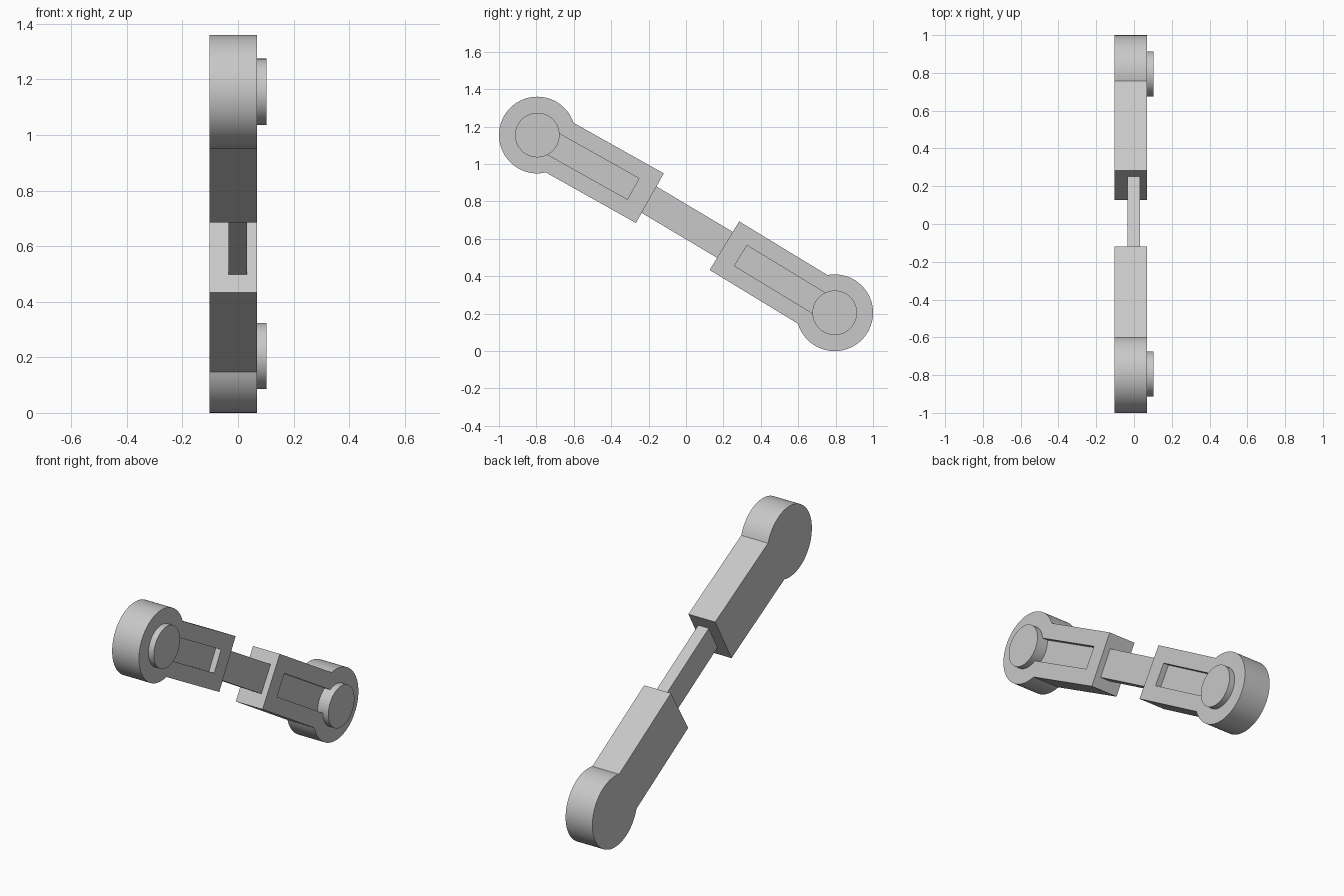
import bpy, bmesh
from math import sin, cos, asin, pi, radians

if "Cube" in bpy.data.objects:
    bpy.data.objects.remove(bpy.data.objects["Cube"])

grey = bpy.data.materials.new("plain grey")
grey.use_nodes = True
colour = (0.58, 0.58, 0.58, 1)
grey.diffuse_color = colour
grey.node_tree.nodes["Principled BSDF"].inputs["Base Color"].default_value = colour

BACK, FACE, PIN_TOP, SLOT_FLOOR = -0.103, 0.068, 0.103, 0.034
RADIUS, HALF_WIDTH, LENGTH = 0.205, 0.152, 0.69
PIN_RADIUS, SLOT_HALF, SLOT_END = 0.119, 0.064, 0.588


def prism(name, outline, x0, x1, centre, angle):
    """Extrude a side outline (along, across) from x0 to x1, turned about a centre."""
    bm = bmesh.new()
    c, s = cos(angle), sin(angle)
    verts = [bm.verts.new((x0, centre[0] + u * c - v * s, centre[1] + u * s + v * c))
             for u, v in outline]
    base = bm.faces.new(verts)
    top = bmesh.ops.extrude_face_region(bm, geom=[base])["geom"]
    bmesh.ops.translate(bm, vec=(x1 - x0, 0, 0),
                        verts=[g for g in top if isinstance(g, bmesh.types.BMVert)])
    bmesh.ops.recalc_face_normals(bm, faces=bm.faces)
    mesh = bpy.data.meshes.new(name)
    bm.to_mesh(mesh)
    bm.free()
    mesh.materials.append(grey)
    obj = bpy.data.objects.new(name, mesh)
    bpy.context.collection.objects.link(obj)
    return obj


def activate(obj):
    bpy.ops.object.select_all(action="DESELECT")
    obj.select_set(True)
    bpy.context.view_layer.objects.active = obj


def smooth(obj):
    activate(obj)
    bpy.ops.object.shade_smooth_by_angle(angle=radians(25))


def arc(radius, start, end, steps):
    return [(radius * cos(start + (end - start) * i / steps),
             radius * sin(start + (end - start) * i / steps)) for i in range(steps + 1)]


def rectangle(u0, u1, half):
    return [(u0, -half), (u1, -half), (u1, half), (u0, half)]


def link_end(side, centre, angle):
    # Round eye running into a straight housing
    join = asin(HALF_WIDTH / RADIUS)
    outline = arc(RADIUS, join, 2 * pi - join, 64)
    outline += [(LENGTH, -HALF_WIDTH), (LENGTH, HALF_WIDTH)]
    housing = prism(side + "_housing", outline, BACK, FACE, centre, angle)

    # Shallow slot running from the pin along the housing
    cutter = prism("slot_cutter", rectangle(0.06, SLOT_END, SLOT_HALF),
                   SLOT_FLOOR, PIN_TOP, centre, angle)
    cutter.hide_render = True
    cut = housing.modifiers.new("slot", "BOOLEAN")
    cut.operation, cut.solver, cut.object = "DIFFERENCE", "EXACT", cutter
    activate(housing)
    bpy.ops.object.modifier_apply(modifier=cut.name)
    bpy.data.objects.remove(cutter)
    smooth(housing)

    # Raised pin at the centre of the eye
    smooth(prism(side + "_pin", arc(PIN_RADIUS, 0, 2 * pi, 64)[:-1],
                 SLOT_FLOOR - 0.01, PIN_TOP, centre, angle))


link_end("upper", (-0.795, 1.155), radians(-29.3))
link_end("lower", (0.795, 0.205), radians(180 - 31.3))

# Flat rod joining the two housings
prism("connecting_rod", rectangle(-0.26, 0.26, 0.081), -0.035, 0.033,
      (0, 0.692), radians(-30.8))
